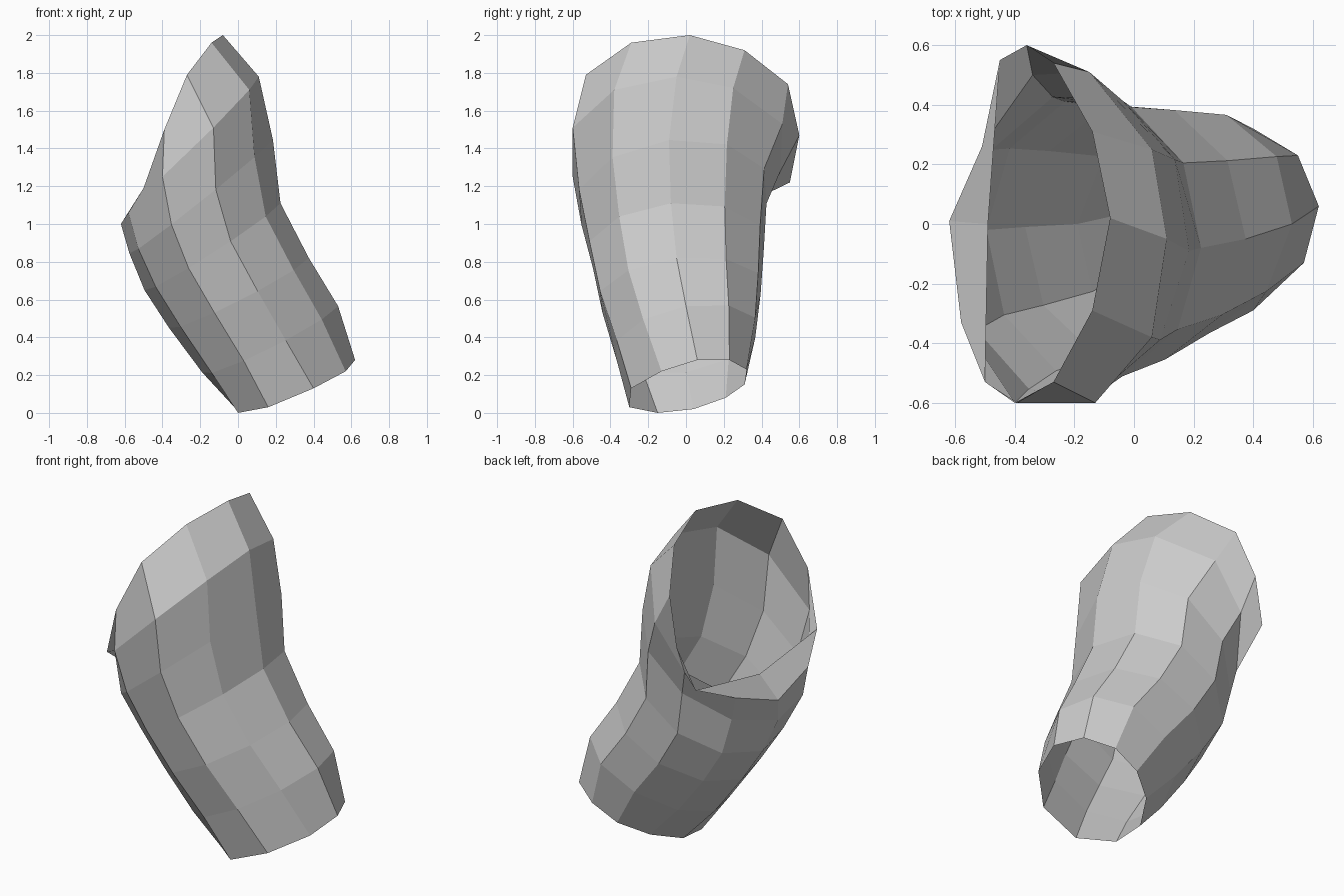
import bpy, bmesh
from math import cos, sin, pi
from mathutils import Vector

SIDES = 10

# slanted lower opening, starting at the outer side of the bend
LOWER_RIM = [
    (0.62, 0.06, 0.28), (0.55, 0.23, 0.28), (0.40, 0.32, 0.23),
    (0.24, 0.31, 0.15), (0.09, 0.21, 0.08), (-0.01, 0.04, 0.02),
    (0.00, -0.15, 0.00), (0.16, -0.30, 0.03), (0.40, -0.29, 0.13),
    (0.57, -0.13, 0.22),
]

# oval cross-sections up the bend: centre, half-axis to the outer side, half-axis to the back
STATIONS = [
    ((0.17, 0.00, 0.39), (0.36, 0.00, 0.175), (0.03, 0.385, 0.063)),
    ((0.005, -0.03, 0.635), (0.37, -0.02, 0.185), (0.016, 0.44, 0.05)),
    ((-0.135, -0.05, 0.88), (0.36, -0.03, 0.23), (0.016, 0.475, 0.045)),
    ((-0.195, -0.07, 1.145), (0.38, -0.02, 0.30), (0.042, 0.515, 0.058)),
]

# flared ring just under the upper opening
FLARE = [
    (0.11, -0.05, 1.78), (0.06, 0.25, 1.72), (-0.15, 0.51, 1.53),
    (-0.34, 0.50, 1.28), (-0.51, 0.26, 1.08), (-0.62, 0.01, 1.00),
    (-0.58, -0.33, 1.06), (-0.40, -0.60, 1.25), (-0.13, -0.60, 1.51),
    (0.06, -0.38, 1.71),
]

# irregular upper opening
UPPER_RIM = [
    (-0.08, 0.02, 2.00), (-0.14, 0.31, 1.92), (-0.27, 0.54, 1.74),
    (-0.36, 0.60, 1.47), (-0.45, 0.55, 1.22), (-0.49, 0.00, 1.12),
    (-0.50, -0.53, 1.19), (-0.39, -0.60, 1.50), (-0.27, -0.53, 1.79),
    (-0.14, -0.29, 1.96),
]


def oval(centre, a, b):
    c, a, b = Vector(centre), Vector(a), Vector(b)
    return [c + a * cos(2 * pi * i / SIDES) + b * sin(2 * pi * i / SIDES)
            for i in range(SIDES)]


# open tube: skin neighbouring rings with quads
bm = bmesh.new()
sections = [LOWER_RIM] + [oval(*s) for s in STATIONS] + [FLARE, UPPER_RIM]
rings = [[bm.verts.new(p) for p in ring] for ring in sections]
for low, high in zip(rings, rings[1:]):
    for i in range(SIDES):
        j = (i + 1) % SIDES
        bm.faces.new((low[i], low[j], high[j], high[i]))

mesh = bpy.data.meshes.new("bent_sleeve")
bm.to_mesh(mesh)
bm.free()
sleeve = bpy.data.objects.new("bent_sleeve", mesh)
bpy.context.collection.objects.link(sleeve)
